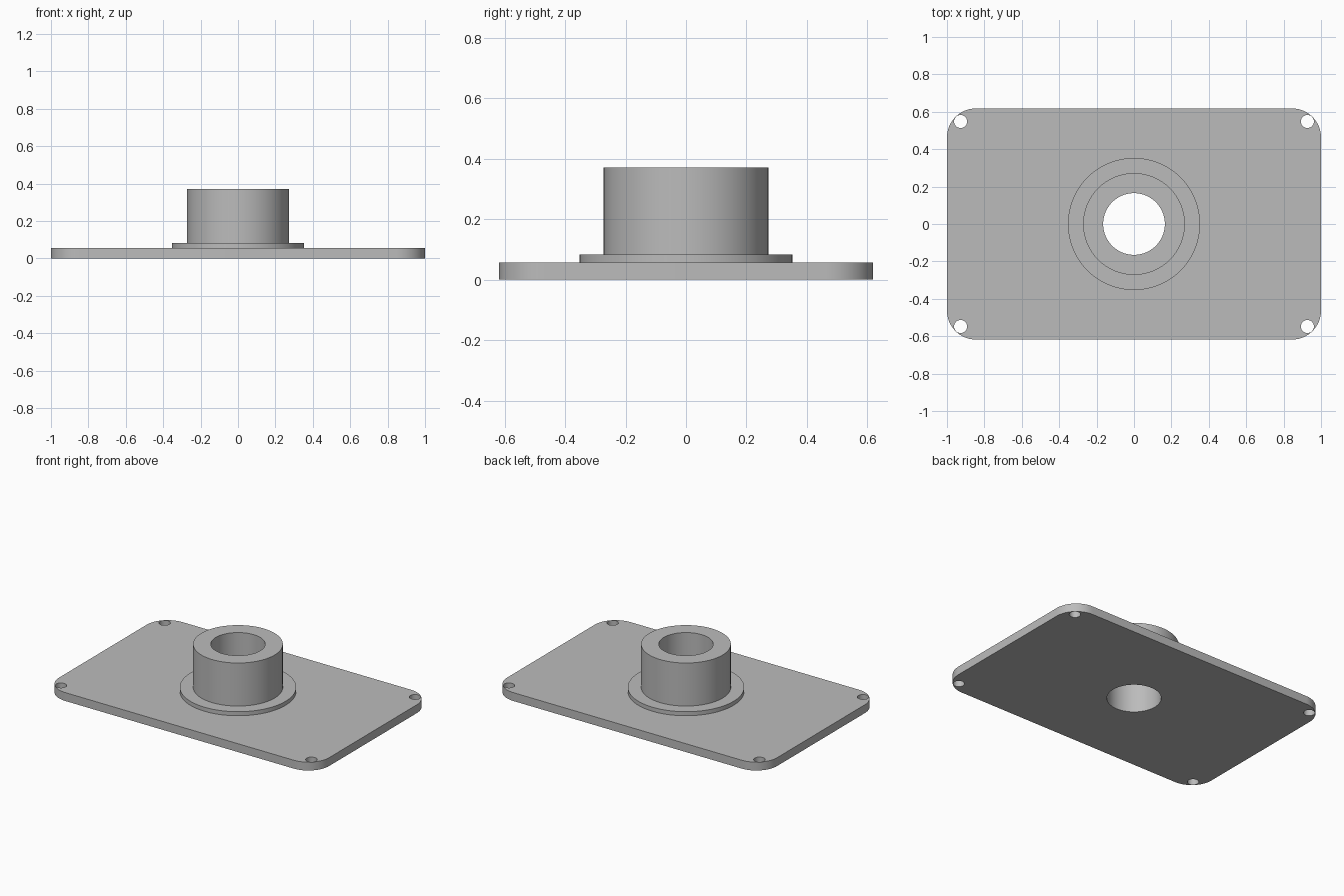
import bpy
import bmesh
import math

cube = bpy.data.objects.get("Cube")
if cube:
    bpy.data.objects.remove(cube, do_unlink=True)

LENGTH, WIDTH = 2.0, 1.236
PLATE_TOP, COLLAR_TOP, TUBE_TOP = 0.056, 0.083, 0.371
CORNER_R, COLLAR_R, TUBE_R, BORE_R, BOLT_R = 0.155, 0.353, 0.272, 0.165, 0.035
BOLT_X, BOLT_Y = 0.927, 0.548

grey = bpy.data.materials.new("plain grey")
grey.use_nodes = True
colour = (0.5, 0.5, 0.5, 1)
grey.diffuse_color = colour
grey.node_tree.nodes["Principled BSDF"].inputs["Base Color"].default_value = colour


def prism(name, outline, bottom, top):
    """Extrude a closed outline between two heights."""
    bm = bmesh.new()
    base = bm.faces.new([bm.verts.new((x, y, bottom)) for x, y in outline])
    sides = bmesh.ops.extrude_face_region(bm, geom=[base])["geom"]
    moved = [v for v in sides if isinstance(v, bmesh.types.BMVert)]
    bmesh.ops.translate(bm, verts=moved, vec=(0, 0, top - bottom))
    bmesh.ops.recalc_face_normals(bm, faces=bm.faces)
    mesh = bpy.data.meshes.new(name)
    bm.to_mesh(mesh)
    bm.free()
    mesh.materials.append(grey)
    obj = bpy.data.objects.new(name, mesh)
    bpy.context.collection.objects.link(obj)
    return obj


def arc(cx, cy, radius, start, sweep, steps):
    return [(cx + radius * math.cos(start + sweep * i / steps),
             cy + radius * math.sin(start + sweep * i / steps)) for i in range(steps + 1)]


def disc(name, radius, bottom, top, x=0, y=0, sides=96):
    return prism(name, arc(x, y, radius, 0, math.tau, sides)[:-1], bottom, top)


def combine(target, tool, operation):
    """Fuse or cut with a tool solid, then discard the tool."""
    mod = target.modifiers.new(tool.name, "BOOLEAN")
    mod.operation, mod.solver, mod.object = operation, "EXACT", tool
    bpy.context.view_layer.objects.active = target
    bpy.ops.object.modifier_apply(modifier=mod.name)
    bpy.data.objects.remove(tool, do_unlink=True)


# Base plate with rounded corners
outline = []
for i, (sx, sy) in enumerate([(1, 1), (-1, 1), (-1, -1), (1, -1)]):
    outline += arc(sx * (LENGTH / 2 - CORNER_R), sy * (WIDTH / 2 - CORNER_R),
                   CORNER_R, i * math.pi / 2, math.pi / 2, 16)
body = prism("flanged_mounting_plate", outline, 0, PLATE_TOP)

# Raised collar and upright tube, fused to the plate
combine(body, disc("collar", COLLAR_R, PLATE_TOP / 2, COLLAR_TOP), "UNION")
combine(body, disc("tube", TUBE_R, PLATE_TOP / 2, TUBE_TOP), "UNION")

# Through bore and corner bolt holes
combine(body, disc("bore_cutter", BORE_R, -0.1, TUBE_TOP + 0.1), "DIFFERENCE")
for sx in (-1, 1):
    for sy in (-1, 1):
        hole = disc("bolt_hole_cutter", BOLT_R, -0.1, 0.2, sx * BOLT_X, sy * BOLT_Y, 32)
        combine(body, hole, "DIFFERENCE")

# Smooth round walls with crisp rims
bpy.ops.object.select_all(action="DESELECT")
body.select_set(True)
bpy.context.view_layer.objects.active = body
bpy.ops.object.shade_smooth_by_angle(angle=math.radians(30))
